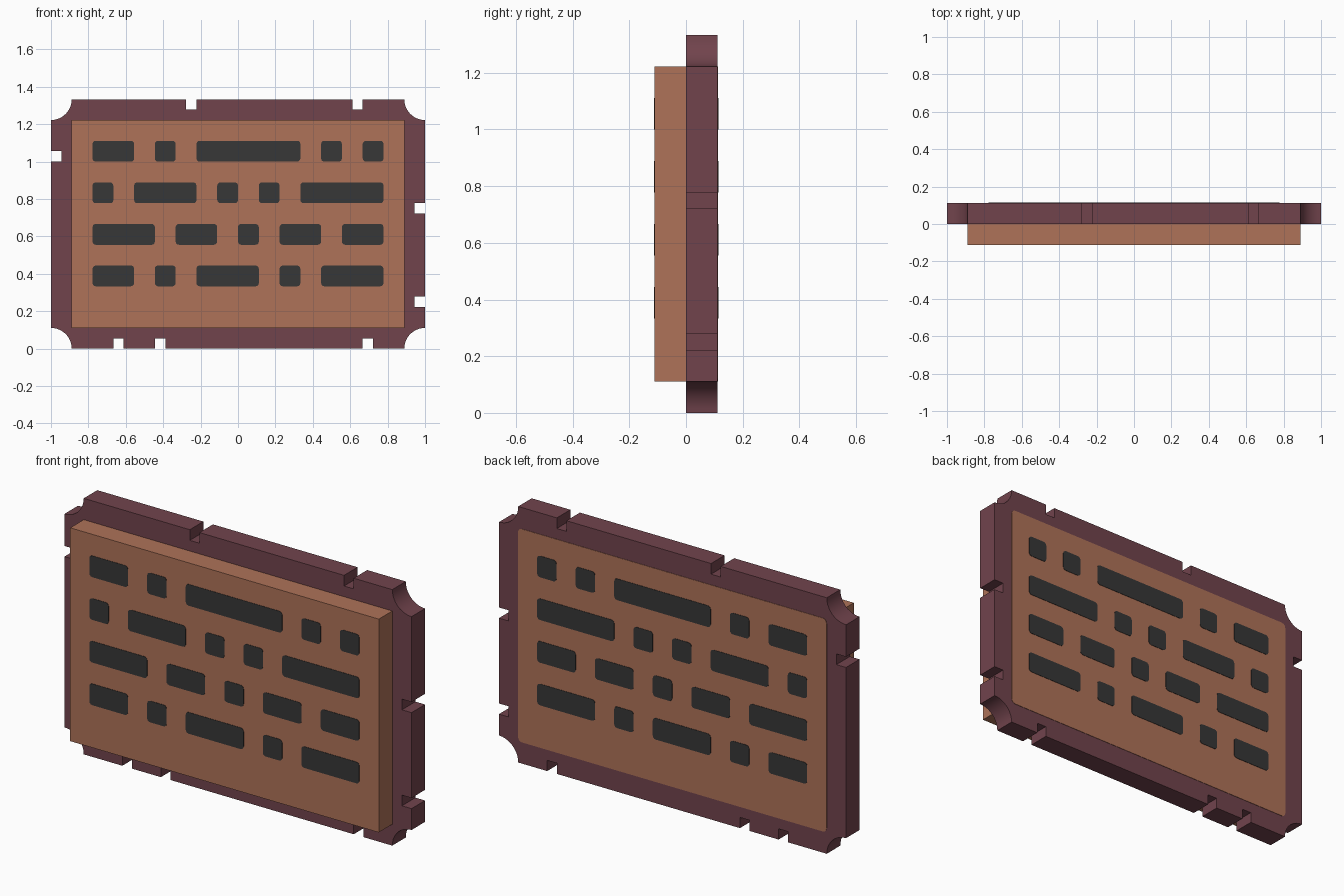
import bpy, bmesh, math

if "Cube" in bpy.data.objects:
    bpy.data.objects.remove(bpy.data.objects["Cube"])

U = 1 / 18          # layout grid unit
D = 2 * U           # thickness of each layer


def material(name, rgb):
    m = bpy.data.materials.new(name)
    m.diffuse_color = (*rgb, 1)
    m.use_nodes = True
    m.node_tree.nodes["Principled BSDF"].inputs["Base Color"].default_value = m.diffuse_color
    return m


PLUM = material("plum frame", (0.165, 0.057, 0.073))
COPPER = material("copper board", (0.425, 0.170, 0.098))
CHARCOAL = material("charcoal marks", (0.038, 0.038, 0.038))


def prisms(name, outlines, y0, y1, mat):
    """Extrude x/z outlines (in grid units) from y0 to y1 as one object."""
    bm = bmesh.new()
    for pts in outlines:
        front = bm.faces.new([bm.verts.new((x * U, y0, z * U)) for x, z in pts])
        ext = bmesh.ops.extrude_face_region(bm, geom=[front], use_keep_orig=True)
        verts = [g for g in ext["geom"] if isinstance(g, bmesh.types.BMVert)]
        bmesh.ops.translate(bm, verts=verts, vec=(0, y1 - y0, 0))
    bmesh.ops.recalc_face_normals(bm, faces=bm.faces[:])
    me = bpy.data.meshes.new(name)
    bm.to_mesh(me)
    bm.free()
    me.materials.append(mat)
    ob = bpy.data.objects.new(name, me)
    bpy.context.collection.objects.link(ob)
    return ob


def rounded_rect(x0, x1, z0, z1, r, steps=3):
    pts = []
    corners = [(x1 - r, z1 - r), (x0 + r, z1 - r), (x0 + r, z0 + r), (x1 - r, z0 + r)]
    for q, (cx, cz) in enumerate(corners):
        for i in range(steps + 1):
            a = math.pi / 2 * (q + i / steps)
            pts.append((cx + r * math.cos(a), cz + r * math.sin(a)))
    return pts


def frame_outline(steps=10):
    """Rectangle with scooped corners and square notches along its edges."""
    # corner, direction along edge, notch distances from that corner
    edges = [((-18, 0), (1, 0), (6, 10, 30)),
             ((18, 0), (0, 1), (4, 13)),
             ((18, 24), (-1, 0), (6, 22)),
             ((-18, 24), (0, -1), (5,))]
    pts = []
    for (cx, cz), (dx, dz), notches in edges:
        nx, nz = -dz, dx

        def at(along, inward):
            pts.append((cx + along * dx + inward * nx, cz + along * dz + inward * nz))

        for i in range(steps + 1):
            t = math.pi / 2 * i / steps
            at(2 * math.sin(t), 2 * math.cos(t))
        for s in notches:
            for along, inward in ((s, 0), (s, 1), (s + 1, 1), (s + 1, 0)):
                at(along, inward)
    return pts


# notched frame slab
frame = prisms("frame", [frame_outline()], 0, D, PLUM)
bpy.context.view_layer.objects.active = frame
frame.select_set(True)
bpy.ops.object.shade_smooth_by_angle(angle=math.radians(30))

# raised front board and flush back panel
prisms("front_board", [[(-16, 2), (16, 2), (16, 22), (-16, 22)]], -D, 0, COPPER)
prisms("back_panel", [rounded_rect(-16, 16, 2, 22, 0.4)], D - 0.002, D + 0.002, COPPER)

# rows of dark bars: top of row -> (start, end) along x
rows = {20: [(-14, -10), (-8, -6), (-4, 6), (8, 10), (12, 14)],
        16: [(-14, -12), (-10, -4), (-2, 0), (2, 4), (6, 14)],
        12: [(-14, -8), (-6, -2), (0, 2), (4, 8), (10, 14)],
        8: [(-14, -10), (-8, -6), (-4, 2), (4, 6), (8, 14)]}
bars = [rounded_rect(a, b, z - 2, z, 0.3) for z, row in rows.items() for a, b in row]
prisms("front_marks", bars, -D - 0.002, -D + 0.001, CHARCOAL)
prisms("back_marks", bars, D, D + 0.004, CHARCOAL)
